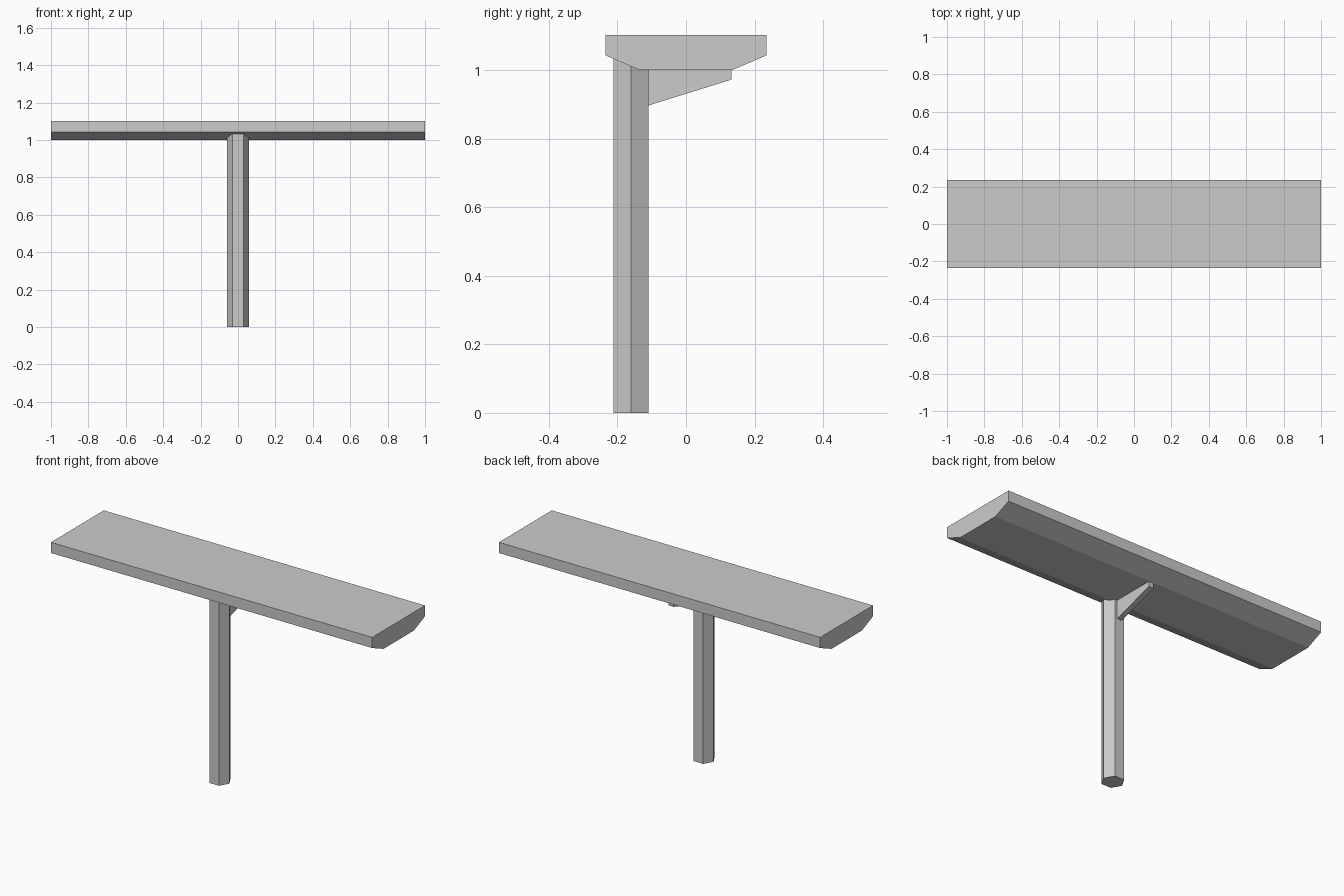
import bpy
import bmesh
import math
from mathutils import Vector

cube = bpy.data.objects.get("Cube")
if cube:
    bpy.data.objects.remove(cube, do_unlink=True)

GREY = (0.6, 0.6, 0.6, 1.0)
mat = bpy.data.materials.new("plain_grey")
mat.use_nodes = True
mat.diffuse_color = GREY
mat.node_tree.nodes["Principled BSDF"].inputs["Base Color"].default_value = GREY


def prism(name, outline, offset):
    """Extrude a closed outline of 3D points along an offset vector."""
    bm = bmesh.new()
    face = bm.faces.new([bm.verts.new(p) for p in outline])
    ext = bmesh.ops.extrude_face_region(bm, geom=[face])
    moved = [v for v in ext["geom"] if isinstance(v, bmesh.types.BMVert)]
    bmesh.ops.translate(bm, verts=moved, vec=Vector(offset))
    bmesh.ops.recalc_face_normals(bm, faces=bm.faces)
    mesh = bpy.data.meshes.new(name)
    bm.to_mesh(mesh)
    bm.free()
    mesh.materials.append(mat)
    obj = bpy.data.objects.new(name, mesh)
    bpy.context.collection.objects.link(obj)
    return obj


def side_profile(name, points, width):
    """Extrude a (y, z) profile across x, centred on x = 0."""
    return prism(name, [(-width / 2, y, z) for y, z in points], (width, 0, 0))


# Long top with chamfered underside
half = [(0.135, 1.0), (0.235, 1.043), (0.235, 1.103)]
side_profile("table_top", half + [(-y, z) for y, z in reversed(half)], 2.0)

# Hexagonal column, set towards the front
column_y, radius = -0.161, 0.059
hexagon = [(radius * math.cos(math.radians(60 * i)),
            column_y + radius * math.sin(math.radians(60 * i)), 0)
           for i in range(6)]
prism("column", hexagon, (0, 0, 1.035))

# Tapered support bracket behind the column
side_profile("bracket", [(-0.115, 0.895), (0.132, 0.972),
                         (0.132, 1.003), (-0.115, 1.003)], 0.03)
